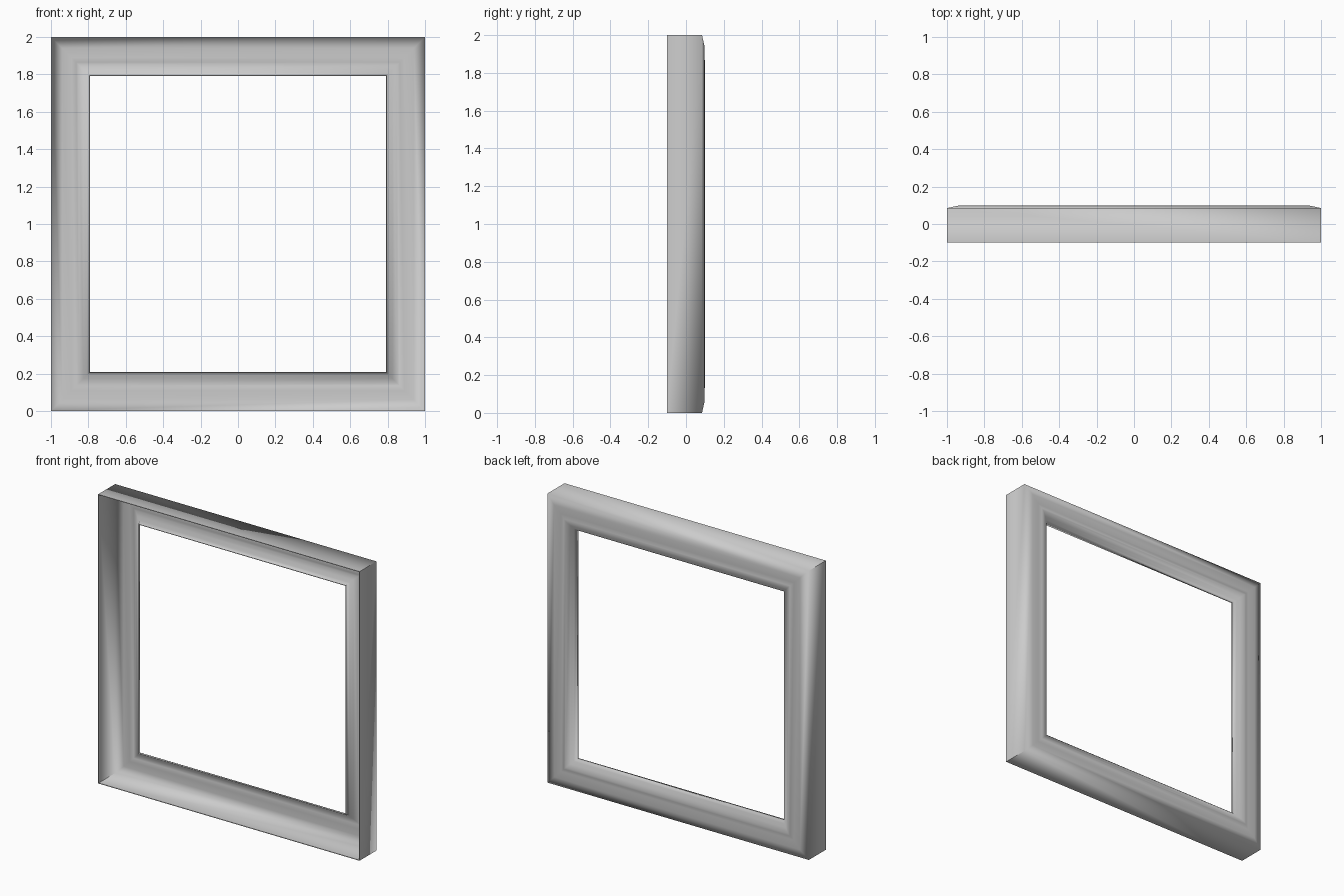
import bpy, bmesh, math

cube = bpy.data.objects.get("Cube")
if cube:
    bpy.data.objects.remove(cube, do_unlink=True)

# Plain grey paint
grey = bpy.data.materials.new("plain grey")
grey.use_nodes = True
colour = (0.6, 0.6, 0.6, 1)
grey.diffuse_color = colour
grey.node_tree.nodes["Principled BSDF"].inputs["Base Color"].default_value = colour

# Moulding section as (half width, depth): outer wall, rounded back, bead, inner slope, lip
section = [(1, -0.1), (1, 0.085), (0.94, 0.098), (0.89, 0.092), (0.865, 0.1),
           (0.85, 0.1), (0.825, 0.085), (0.805, 0.074), (0.793, 0.062), (0.79, 0.045)]
corners = [(-1, -1), (1, -1), (1, 1), (-1, 1)]

# Sweep the section round the square with mitred corners
bm = bmesh.new()
rings = [[bm.verts.new((sx * w, y, 1 + sz * w)) for sx, sz in corners] for w, y in section]
for outer, inner in zip(rings, rings[1:]):
    for i in range(4):
        j = (i + 1) % 4
        bm.faces.new((outer[i], outer[j], inner[j], inner[i]))
bmesh.ops.recalc_face_normals(bm, faces=bm.faces)
# The moulding faces outward and backward
bm.faces.ensure_lookup_table()
first = bm.faces[0]
if first.normal.dot(first.calc_center_median() - rings[0][0].co.lerp(rings[0][2].co, 0.5)) < 0:
    bmesh.ops.reverse_faces(bm, faces=bm.faces)
mesh = bpy.data.meshes.new("frame_moulding")
bm.to_mesh(mesh)
bm.free()
mesh.materials.append(grey)
frame = bpy.data.objects.new("frame_moulding", mesh)
bpy.context.collection.objects.link(frame)

# Thin hollow shell, open at the front
shell = frame.modifiers.new("shell", 'SOLIDIFY')
shell.thickness = 0.004
shell.offset = -1
shell.use_even_offset = True

bpy.context.view_layer.objects.active = frame
frame.select_set(True)
bpy.ops.object.modifier_apply(modifier="shell")
bpy.ops.object.shade_smooth_by_angle(angle=math.radians(82))
